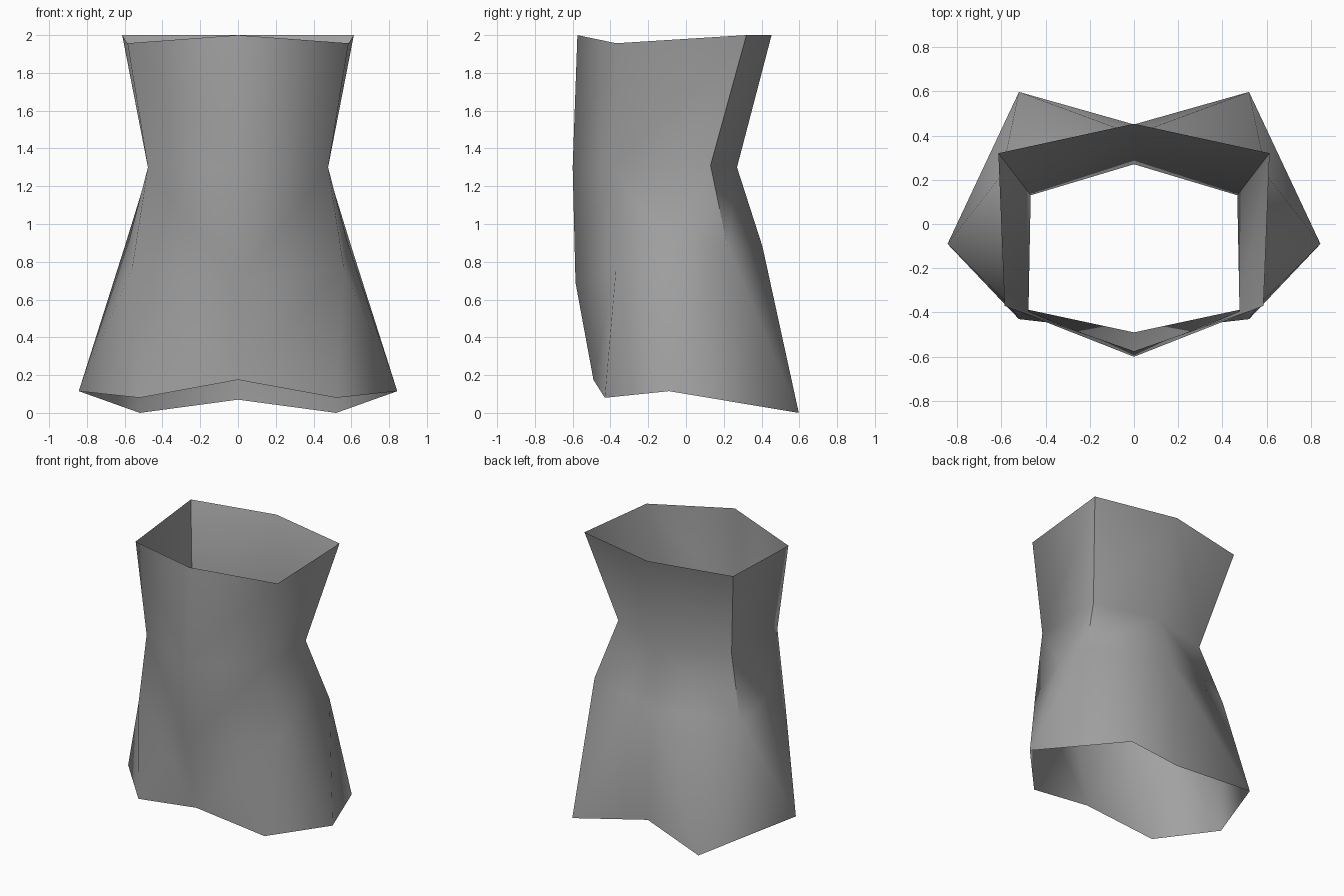
import bpy
import bmesh

cube = bpy.data.objects.get("Cube")
if cube:
    bpy.data.objects.remove(cube, do_unlink=True)

# One plain cloth colour
cloth = bpy.data.materials.new("grey_cloth")
cloth.use_nodes = True
grey = (0.36, 0.36, 0.36, 1)
cloth.diffuse_color = grey
cloth.node_tree.nodes["Principled BSDF"].inputs["Base Color"].default_value = grey

# Left half of each ring, running from front centre to back centre
neck = [(0, -0.575, 2), (0.585, -0.37, 1.957), (0.613, 0.32, 2), (0, 0.453, 2)]
waist = [(0, -0.6, 1.3), (0.477, -0.395, 1.3), (0.467, 0.13, 1.31), (0, 0.27, 1.3)]
hip = [(0, -0.585, 0.69), (0.56, -0.37, 0.77), (0.58, -0.09, 0.9),
       (0.6, 0.22, 0.88), (0, 0.405, 0.88)]
hem = [(0, -0.49, 0.175), (0.52, -0.43, 0.08), (0.843, -0.09, 0.115),
       (0.52, 0.597, 0), (0, 0.45, 0.07)]

bm = bmesh.new()


def make_ring(points):
    verts = [bm.verts.new(p) for p in points]
    # Rings without a side point reuse the front corner there
    return verts if len(verts) == 5 else verts[:2] + verts[1:]


def add_face(*corners):
    if len(set(corners)) == len(corners):
        face = bm.faces.new(corners)
        face.smooth = True


rings = [make_ring(r) for r in (neck, waist, hip, hem)]

# Join neighbouring rings with triangles; the front side panel folds the other way
for upper, lower in zip(rings, rings[1:]):
    for i in range(4):
        a, b, c, d = upper[i], lower[i], lower[i + 1], upper[i + 1]
        if i == 1:
            add_face(a, b, c)
            add_face(a, c, d)
        else:
            add_face(a, b, d)
            add_face(b, c, d)

# Sharp back seam from neck to hip
for upper, lower in zip(rings[:2], rings[1:3]):
    bm.edges.get((upper[3], lower[3])).smooth = False

mesh = bpy.data.meshes.new("garment_body")
bm.to_mesh(mesh)
bm.free()
mesh.materials.append(cloth)
body = bpy.data.objects.new("garment_body", mesh)
bpy.context.collection.objects.link(body)

# Mirror to the right half
mirror = body.modifiers.new("mirror", 'MIRROR')
mirror.use_clip = True
mirror.merge_threshold = 0.001
